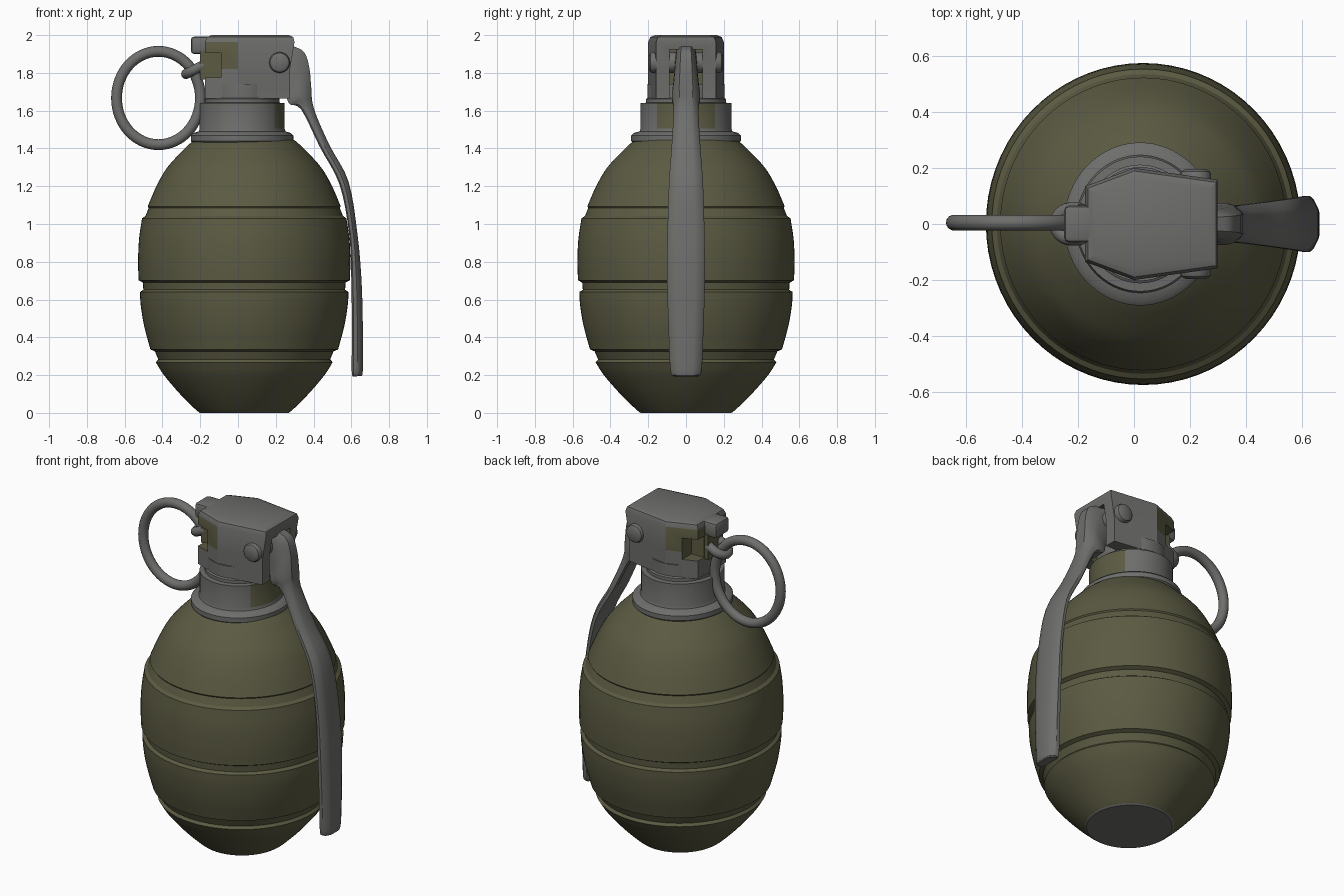
import bpy, bmesh, math
from mathutils import Vector

if "Cube" in bpy.data.objects:
    bpy.data.objects.remove(bpy.data.objects["Cube"])


def material(name, rgb):
    m = bpy.data.materials.new(name)
    m.diffuse_color = (*rgb, 1)
    m.use_nodes = True
    m.node_tree.nodes["Principled BSDF"].inputs["Base Color"].default_value = m.diffuse_color
    return m


OLIVE = material("olive green", (0.105, 0.103, 0.055))
GREY = material("metal grey", (0.155, 0.155, 0.15))


def finish(name, bm, mats, smooth=True):
    bmesh.ops.recalc_face_normals(bm, faces=bm.faces)
    me = bpy.data.meshes.new(name)
    bm.to_mesh(me)
    bm.free()
    ob = bpy.data.objects.new(name, me)
    bpy.context.collection.objects.link(ob)
    for m in mats:
        me.materials.append(m)
    if smooth:
        bpy.ops.object.select_all(action='DESELECT')
        ob.select_set(True)
        bpy.context.view_layer.objects.active = ob
        bpy.ops.object.shade_smooth_by_angle(angle=math.radians(32))
    return ob


def loft(bm, rings, closed=False):
    """Skin a list of point rings; cap the ends unless closed."""
    vs = [[bm.verts.new(p) for p in r] for r in rings]
    n = len(vs[0])
    for i in range(len(vs) if closed else len(vs) - 1):
        a, b = vs[i], vs[(i + 1) % len(vs)]
        for j in range(n):
            bm.faces.new((a[j], a[(j + 1) % n], b[(j + 1) % n], b[j]))
    if not closed:
        bm.faces.new(vs[0])
        bm.faces.new(vs[-1])


def lathe(bm, profile, cx, y_scale, n=72):
    loft(bm, [[(cx + r * math.cos(math.tau * k / n),
                r * y_scale * math.sin(math.tau * k / n), z) for k in range(n)]
              for r, z in profile])


def spline(pts, steps=4):
    """Catmull-Rom through points of any dimension."""
    P = [Vector(p) for p in pts]
    P = [2 * P[0] - P[1]] + P + [2 * P[-1] - P[-2]]
    out = []
    for i in range(1, len(P) - 2):
        a, b, c, d = P[i - 1:i + 3]
        for s in range(steps):
            t = s / steps
            out.append(0.5 * (2 * b + (c - a) * t + (2 * a - 5 * b + 4 * c - d) * t * t
                              + (3 * b - a - 3 * c + d) * t ** 3))
    return out + [P[-2]]


def box(bm, x0, x1, y0, y1, z0, z1):
    loft(bm, [[(x0, y0, z), (x1, y0, z), (x1, y1, z), (x0, y1, z)] for z in (z0, z1)])


def tube(bm, path, r, n=14):
    """Closed round tube along a planar loop of points."""
    N = (path[0] - path[len(path) // 2]).cross(path[len(path) // 4] - path[0]).normalized()
    rings = []
    for i, p in enumerate(path):
        t = (path[(i + 1) % len(path)] - path[i - 1]).normalized()
        s = t.cross(N)
        rings.append([p + r * (math.cos(math.tau * k / n) * s + math.sin(math.tau * k / n) * N)
                      for k in range(n)])
    loft(bm, rings, True)


# egg-shaped body: four smooth bands divided by three grooves
bands = [
    [(0.235, 0.0), (0.262, 0.022), (0.34, 0.1), (0.425, 0.2), (0.468, 0.268)],
    [(0.455, 0.283), (0.473, 0.326)],
    [(0.497, 0.336), (0.53, 0.46), (0.548, 0.57), (0.552, 0.64)],
    [(0.534, 0.652), (0.537, 0.69)],
    [(0.559, 0.702), (0.562, 0.8), (0.557, 0.92), (0.541, 1.03)],
    [(0.523, 1.042), (0.506, 1.085)],
    [(0.511, 1.093), (0.465, 1.2), (0.407, 1.3), (0.315, 1.4), (0.265, 1.445)],
]
bm = bmesh.new()
lathe(bm, [p for b in bands for p in (spline(b) if len(b) > 2 else b)], 0.033, 1.023)
bm.faces.ensure_lookup_table()
for f in bm.faces:
    if f.calc_center_median().z < 0.008:
        f.material_index = 1
finish("body", bm, [OLIVE, GREY])

# stepped neck, with an olive patch under the lever
bm = bmesh.new()
lathe(bm, [(0.255, 1.42), (0.272, 1.44), (0.272, 1.468), (0.258, 1.482), (0.23, 1.49),
           (0.225, 1.505), (0.225, 1.64), (0.198, 1.642), (0.198, 1.662), (0.19, 1.668),
           (0.19, 1.74)], 0.022, 1.07)
bm.normal_update()
for f in bm.faces:
    c = f.calc_center_median()
    if 1.5 < c.z < 1.645 and math.hypot(c.x - 0.022, c.y) > 0.1 \
            and abs(math.atan2(c.y, c.x - 0.022)) < 0.75:
        f.material_index = 1
finish("neck", bm, [GREY, OLIVE])

# fuze head: six-sided block with bevelled top
plan = [(-0.175, -0.135), (0.0, -0.2), (0.275, -0.158),
        (0.275, 0.158), (0.0, 0.2), (-0.175, 0.135)]
bm = bmesh.new()
loft(bm, [[(x + (0.03 if z > 1.9 and x > 0.2 else 0), y, z) for x, y in plan]
          for z in (1.665, 1.82, 2.0)])
bmesh.ops.bevel(bm, geom=[e for e in bm.edges if all(v.co.z > 1.99 for v in e.verts)],
                offset=0.036, segments=2, affect='EDGES', profile=0.5)
head = finish("fuze_head", bm, [GREY, OLIVE], False)

# slot for the lever and side notches for the pin, cut from the head
bm = bmesh.new()
box(bm, 0.12, 0.5, -0.088, 0.088, 1.5, 1.925)
for s in (-1, 1):
    box(bm, -0.4, -0.09, min(s * 0.075, s * 0.4), max(s * 0.075, s * 0.4), 1.775, 1.905)
cutter = finish("slot_cutter", bm, [OLIVE], False)
cutter.hide_render = True
mod = head.modifiers.new("slots", 'BOOLEAN')
mod.operation = 'DIFFERENCE'
mod.solver = 'EXACT'
mod.object = cutter
bpy.ops.object.select_all(action='DESELECT')
head.select_set(True)
bpy.context.view_layer.objects.active = head
bpy.ops.object.modifier_apply(modifier="slots")
bpy.data.objects.remove(cutter)
for p in head.data.polygons:
    c = p.center
    in_slot = c.x > 0.11 and abs(c.y) < 0.09 and 1.67 < c.z < 1.93 and c.x < 0.27
    in_notch = c.x < -0.085 and 1.77 < c.z < 1.91 and abs(c.y) < 0.17
    p.material_index = 1 if in_slot or in_notch else 0
bpy.ops.object.shade_smooth_by_angle(angle=math.radians(25))

# lug over the pin and olive pin guide
bm = bmesh.new()
box(bm, -0.25, -0.12, -0.066, 0.066, 1.9, 1.992)
bmesh.ops.bevel(bm, geom=bm.edges[:], offset=0.018, segments=2, affect='EDGES', profile=0.5)
finish("pin_lug", bm, [GREY])
bm = bmesh.new()
box(bm, -0.2, -0.08, -0.072, 0.072, 1.765, 1.915)
finish("pin_guide", bm, [OLIVE], False)

# pivot rivet with domed ends
bm = bmesh.new()
loft(bm, [[(0.22 + r * math.cos(math.tau * k / 28), y, 1.855 + r * math.sin(math.tau * k / 28))
           for k in range(28)]
          for y, r in ((-0.196, 0.036), (-0.188, 0.05), (-0.178, 0.055),
                       (0.178, 0.055), (0.188, 0.05), (0.196, 0.036))])
finish("pivot_rivet", bm, [GREY])

# lever: (outer x, outer z, inner x, inner z, half width)
stations = [
    (0.285, 1.945, 0.2, 1.92, 0.05), (0.35, 1.91, 0.21, 1.8, 0.058),
    (0.378, 1.825, 0.25, 1.70, 0.066), (0.388, 1.72, 0.272, 1.636, 0.075),
    (0.402, 1.61, 0.335, 1.605, 0.066), (0.484, 1.418, 0.432, 1.41, 0.076),
    (0.585, 1.225, 0.537, 1.21, 0.09), (0.632, 0.95, 0.588, 0.95, 0.098),
    (0.654, 0.7, 0.6, 0.7, 0.1), (0.661, 0.45, 0.603, 0.45, 0.093),
    (0.661, 0.23, 0.602, 0.225, 0.083), (0.655, 0.195, 0.607, 0.193, 0.066)]
bm = bmesh.new()
rings = []
for ox, oz, ix, iz, w in spline(stations, 4):
    o, i = Vector((ox, 0, oz)), Vector((ix, 0, iz))
    ring = []
    for t, k in ((0, 0.85), (0.15, 1), (0.5, 1), (0.68, 0.92), (0.93, 0.62), (1, 0.48)):
        p = i.lerp(o, t)
        ring.append((p.x, k * w, p.z))
    rings.append(ring + [(x, -y, z) for x, y, z in reversed(ring)])
loft(bm, rings)
finish("safety_lever", bm, [GREY])

# pull ring
bm = bmesh.new()
tube(bm, [Vector((-0.421 + 0.222 * math.cos(a), 0.005, 1.667 + 0.247 * math.sin(a)))
          for a in (math.tau * k / 64 for k in range(64))], 0.0285)
finish("pull_ring", bm, [GREY])

# slanted eye of the split pin, looped round the ring
d = Vector((0.89, 0, 0.46))
bm = bmesh.new()
tube(bm, [Vector((-0.215, 0, 1.825)) + d * (0.055 * math.cos(a) + math.copysign(0.012, math.cos(a)))
          + Vector((0, 0.05 * math.sin(a), 0))
          for a in (math.tau * (k + 0.5) / 32 for k in range(32))], 0.027)
finish("pin_eye", bm, [GREY])
